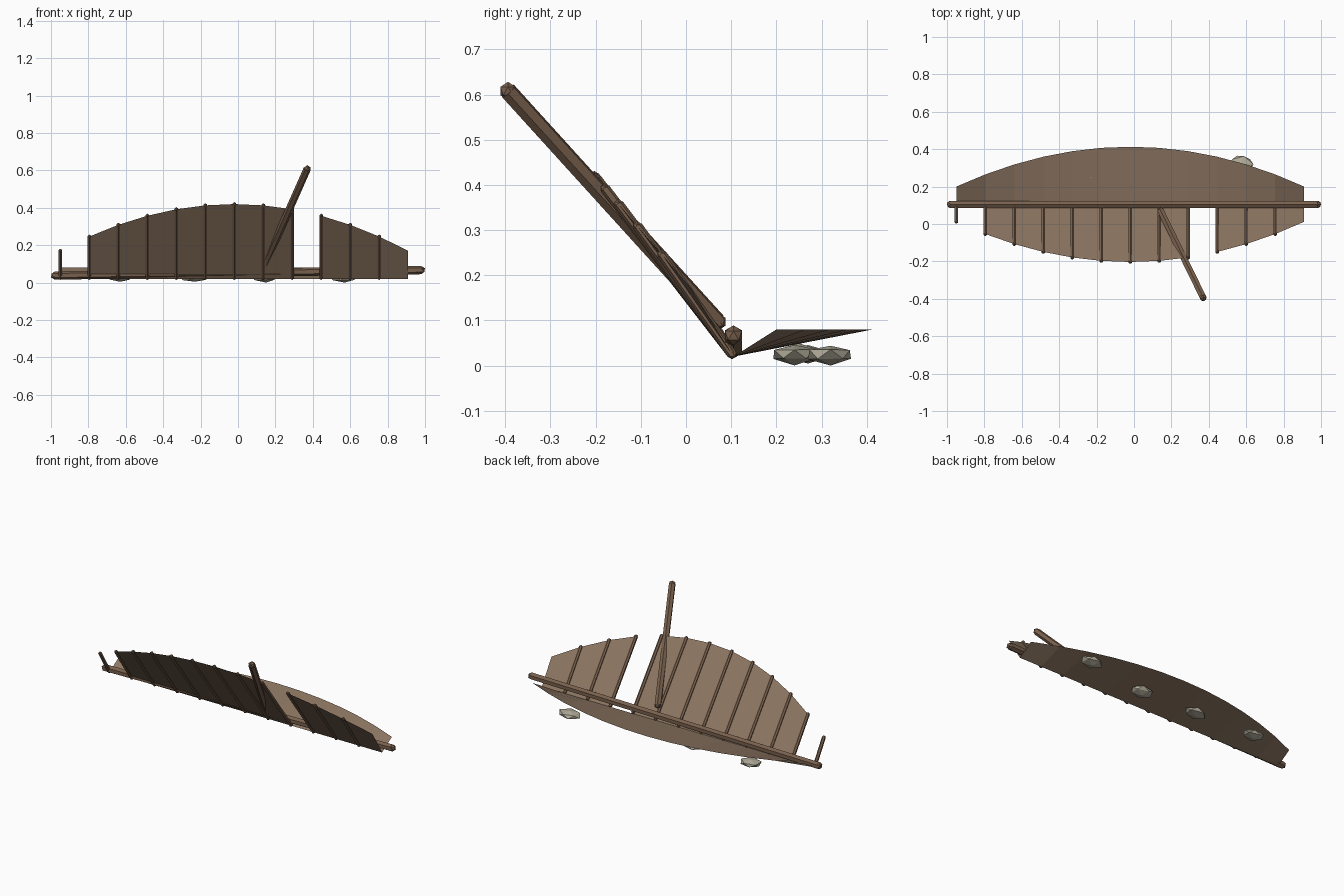
import bpy, bmesh, random
from mathutils import Vector, Matrix

if "Cube" in bpy.data.objects:
    bpy.data.objects.remove(bpy.data.objects["Cube"])
random.seed(4)


def material(name, colour):
    m = bpy.data.materials.new(name)
    m.use_nodes = True
    m.diffuse_color = (*colour, 1)
    bsdf = next(n for n in m.node_tree.nodes if n.type == "BSDF_PRINCIPLED")
    bsdf.inputs["Base Color"].default_value = (*colour, 1)
    bsdf.inputs["Roughness"].default_value = 0.9
    return m


PLANK = material("weathered_plank", (0.27, 0.185, 0.125))
TIMBER = material("dark_timber", (0.19, 0.118, 0.075))
STONE = material("pale_stone", (0.44, 0.41, 0.32))


def finish(name, bm, mat):
    mesh = bpy.data.meshes.new(name)
    bm.to_mesh(mesh)
    bm.free()
    mesh.materials.append(mat)
    ob = bpy.data.objects.new(name, mesh)
    bpy.context.collection.objects.link(ob)
    return ob


def beam(name, a, b, radius):
    """Six-sided pole with a faceted knob at each end."""
    a, b = Vector(a), Vector(b)
    axis = b - a
    turn = axis.to_track_quat("Z", "Y").to_matrix().to_4x4()
    bm = bmesh.new()
    bmesh.ops.create_cone(bm, cap_ends=True, segments=6, radius1=radius, radius2=radius,
                          depth=axis.length, matrix=Matrix.Translation((a + b) / 2) @ turn)
    for end in (a, b):
        bmesh.ops.create_icosphere(bm, subdivisions=1, radius=radius,
                                   matrix=Matrix.Translation(end))
    return finish(name, bm, TIMBER)


# Hull stations along the length
BAYS, CENTRE, HALF = 12, -0.02, 0.93
KEEL_Y, KEEL_Z = 0.105, 0.02


def station(i):
    u = 2 * i / BAYS - 1
    return CENTRE + HALF * u, u * u


def raised_edge(i):
    x, bow = station(i)
    return Vector((x, -0.203 + 0.215 * bow, 0.42 - 0.25 * bow))


def fallen_edge(i):
    x, bow = station(i)
    return Vector((x, 0.413 - 0.213 * bow, 0.08))


def hull_side(name, edge, missing=()):
    bm = bmesh.new()
    inner = [bm.verts.new((station(i)[0], KEEL_Y, KEEL_Z)) for i in range(BAYS + 1)]
    outer = [bm.verts.new(edge(i)) for i in range(BAYS + 1)]
    for i in range(BAYS):
        if i not in missing:
            f = bm.faces.new((inner[i], inner[i + 1], outer[i + 1], outer[i]))
            f.normal_update()
            if f.normal.z < 0:
                f.normal_flip()
    loose = [v for v in bm.verts if not v.link_faces]
    bmesh.ops.delete(bm, geom=loose, context="VERTS")
    return finish(name, bm, PLANK)


hull_side("raised_hull_side", raised_edge, missing=(0, 8))
hull_side("fallen_hull_side", fallen_edge)

# Ribs on the raised side
for i in range(BAYS):
    foot = (station(i)[0], KEEL_Y - 0.003, KEEL_Z + 0.005)
    beam(f"rib_{i + 1}", foot, raised_edge(i), 0.011)

# Keel and leaning mast
beam("keel", (-0.98, KEEL_Y, 0.038), (0.98, KEEL_Y, 0.067), 0.022)
beam("mast", (0.143, 0.07, 0.097), (0.37, -0.394, 0.608), 0.02)

# Stones under the fallen side
for n, (x, y) in enumerate([(-0.63, 0.27), (-0.23, 0.25), (0.15, 0.24), (0.57, 0.32)]):
    bm = bmesh.new()
    bmesh.ops.create_icosphere(bm, subdivisions=1, radius=1)
    for v in bm.verts:
        v.co *= random.uniform(0.85, 1.15)
        v.co = Vector((x + v.co.x * 0.07, y + v.co.y * 0.053, 0.025 + v.co.z * 0.022))
    finish(f"stone_{n + 1}", bm, STONE)
